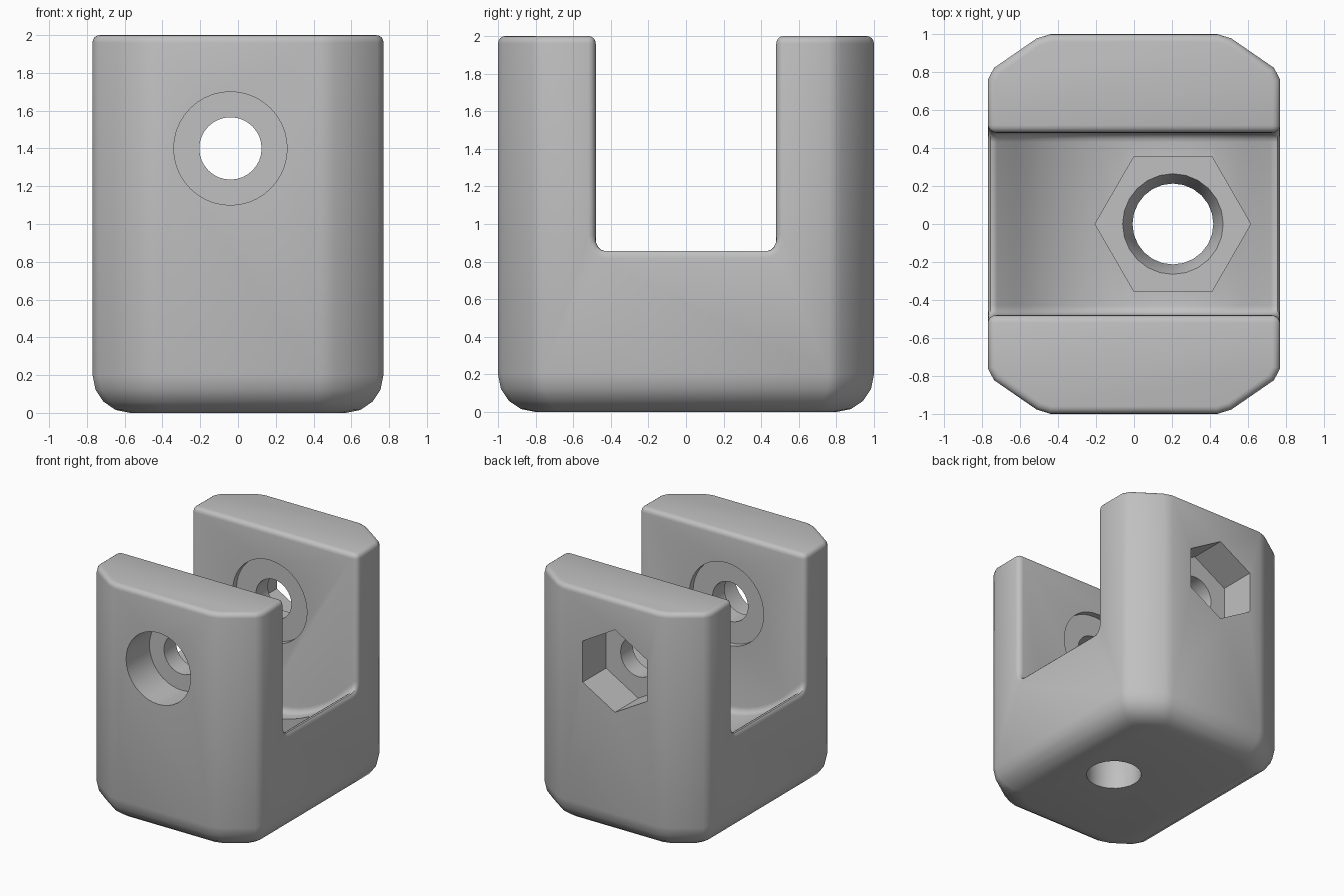
import bpy, bmesh
from math import sin, cos, pi, radians, hypot
from mathutils import Vector

cube = bpy.data.objects.get("Cube")
if cube:
    bpy.data.objects.remove(cube, do_unlink=True)

HX, HY, HEIGHT = 0.77, 1.0, 2.0      # half width, half depth, height
FOOT = 0.2                           # radius of the rounded bottom
BOLT_X, BOLT_Z = -0.04, 1.4          # cross bolt axis


def loft(name, rings, round_ends=0.0):
    """Closed solid skinned through equal rings of points."""
    bm = bmesh.new()
    loops = [[bm.verts.new(p) for p in ring] for ring in rings]
    n = len(loops[0])
    for a, b in zip(loops, loops[1:]):
        for i in range(n):
            j = (i + 1) % n
            bm.faces.new((a[i], a[j], b[j], b[i]))
    caps = [bm.faces.new(loops[0]), bm.faces.new(loops[-1])]
    bmesh.ops.recalc_face_normals(bm, faces=bm.faces[:])
    if round_ends:
        edges = list({e for f in caps for e in f.edges})
        bmesh.ops.bevel(bm, geom=edges, offset=round_ends, segments=4,
                        profile=0.5, affect='EDGES', clamp_overlap=False)
    mesh = bpy.data.meshes.new(name)
    bm.to_mesh(mesh)
    bm.free()
    ob = bpy.data.objects.new(name, mesh)
    bpy.context.collection.objects.link(ob)
    return ob


def outline(inset, z, soft=0.04):
    """Chamfered rectangle with softened corners, moved inward by inset."""
    a, b = Vector((0.48, HY)), Vector((HX, 0.8))
    nx, ny = (a.y - b.y), (b.x - a.x)
    length = hypot(nx, ny)
    nx, ny = nx / length, ny / length
    c = nx * a.x + ny * a.y - inset
    x, y = HX - inset, HY - inset
    p, q = Vector(((c - ny * y) / nx, y)), Vector((x, (c - nx * x) / ny))
    d = (q - p).normalized() * soft
    quarter = [p - Vector((soft, 0)), p + d, q - d, q - Vector((0, soft))]
    half = quarter + [Vector((v.x, -v.y)) for v in reversed(quarter)]
    full = half + [Vector((-v.x, v.y)) for v in reversed(half)]
    return [(v.x, v.y, z) for v in full]


def turned(name, steps, sides, axis, turn=0.0):
    """Cutter around an axis from (radius, position) steps."""
    rings = []
    for r, t in steps:
        ring = []
        for i in range(sides):
            a = turn + 2 * pi * i / sides
            u, v = r * cos(a), r * sin(a)
            if axis == 'Y':
                ring.append((BOLT_X + u, t, BOLT_Z + v))
            else:
                ring.append((0.205 + u, v, t))
        rings.append(ring)
    return loft(name, rings)


def apply(ob, mod):
    bpy.context.view_layer.objects.active = ob
    bpy.ops.object.modifier_apply(modifier=mod.name)


def cut(ob, cutter):
    mod = ob.modifiers.new(cutter.name, 'BOOLEAN')
    mod.operation, mod.solver, mod.object = 'DIFFERENCE', 'EXACT', cutter
    apply(ob, mod)
    bpy.data.objects.remove(cutter, do_unlink=True)


# Bracket body with a rounded bottom
rings = []
for k in range(5):
    a = k * pi / 8
    rings.append(outline(FOOT * (1 - sin(a)), FOOT * (1 - cos(a))))
rings.append(outline(0, HEIGHT))
body = loft("bracket_body", rings)

# Open slot with a dished floor and filleted walls
R, reach = 0.9, 0.76
arc = [reach * (i / 8 - 1) for i in range(17)]
profile = [(R * sin(a), BOLT_Z - R * cos(a)) for a in arc]
ex, ez = profile[-1][0] + 0.5 * cos(reach), profile[-1][1] + 0.5 * sin(reach)
profile = [(-ex, 2.5), (-ex, ez)] + profile + [(ex, ez), (ex, 2.5)]
slot = loft("slot_cutter", [[(x, y, z) for x, z in profile] for y in (-0.48, 0.48)], 0.05)
cut(body, slot)

# Softened rims along the top and the slot
rim = body.modifiers.new("rims", 'BEVEL')
rim.offset_type = 'WIDTH'
rim.width = 0.0566
rim.segments = 4
rim.limit_method = 'ANGLE'
rim.angle_limit = radians(40)
rim.use_clamp_overlap = False
apply(body, rim)

# Cross bolt: bore, washer recesses, round head seat, hexagonal nut seat
cut(body, turned("washer_cutter", [(0.345, -0.53), (0.345, 0.53)], 40, 'Y'))
cut(body, turned("head_cutter", [(0.3, -1.2), (0.3, -0.69)], 40, 'Y'))
cut(body, turned("nut_cutter", [(0.346, 0.69), (0.346, 1.2)], 6, 'Y', pi / 6))
cut(body, turned("bore_cutter", [(0.165, -1.3), (0.165, 1.3)], 32, 'Y'))

# Vertical bolt: hexagonal seat in the floor and a tapered hole below
cut(body, turned("floor_hex_cutter", [(0.41, 0.35), (0.41, 1.0)], 6, 'Z'))
cut(body, turned("floor_hole_cutter",
                 [(0.213, -0.2), (0.213, 0.22), (0.265, 0.35), (0.265, 0.6)], 24, 'Z'))

# Plain grey finish
grey = bpy.data.materials.new("light_grey")
grey.use_nodes = True
colour = (0.53, 0.53, 0.53, 1)
grey.diffuse_color = colour
grey.node_tree.nodes["Principled BSDF"].inputs["Base Color"].default_value = colour
body.data.materials.clear()
body.data.materials.append(grey)
for poly in body.data.polygons:
    poly.material_index = 0

bpy.ops.object.select_all(action='DESELECT')
body.select_set(True)
bpy.context.view_layer.objects.active = body
bpy.ops.object.shade_smooth_by_angle(angle=radians(38))
